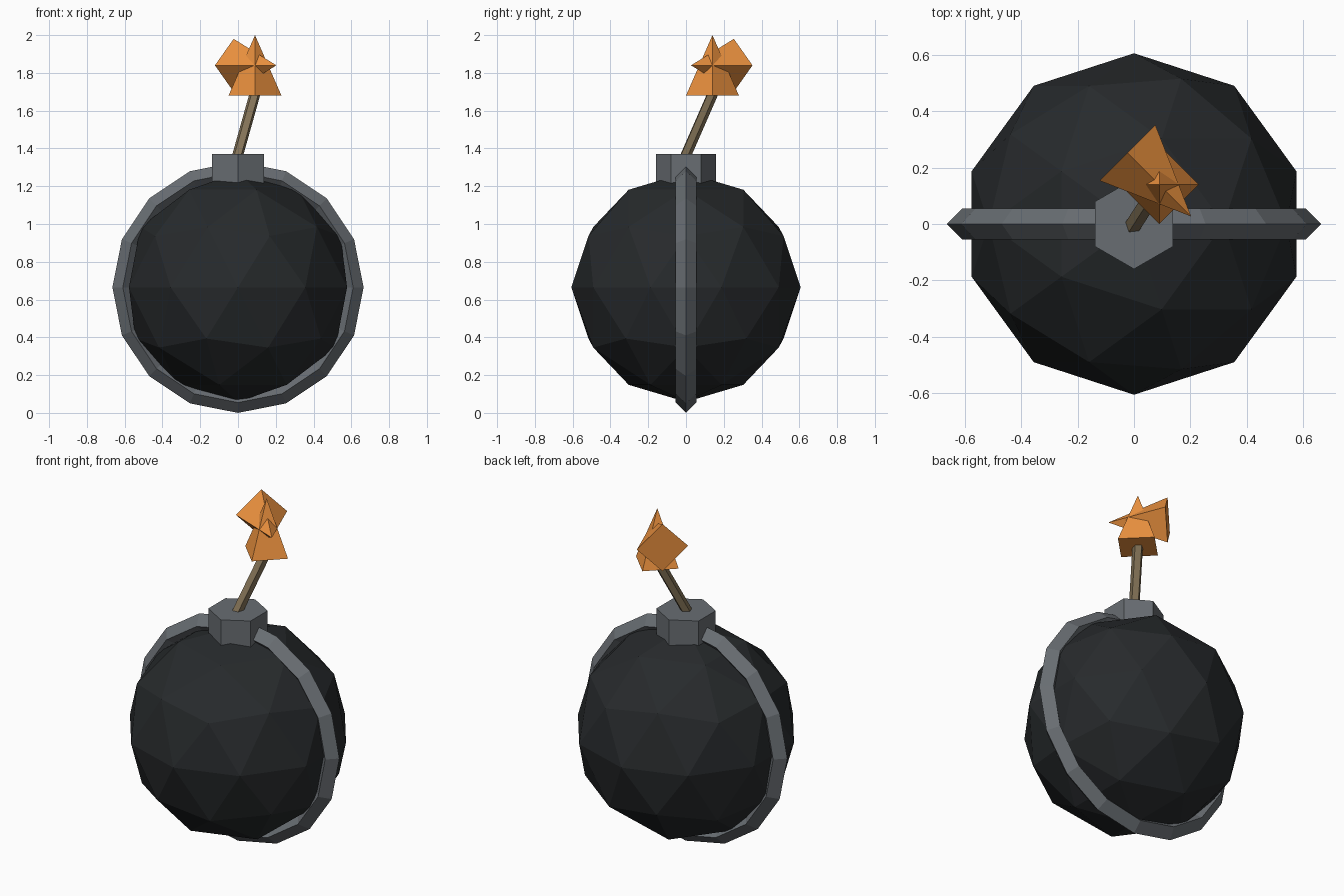
import bpy
from math import radians
from mathutils import Vector

if "Cube" in bpy.data.objects:
    bpy.data.objects.remove(bpy.data.objects["Cube"])


def material(name, rgb):
    mat = bpy.data.materials.new(name)
    mat.diffuse_color = (*rgb, 1)
    mat.use_nodes = True
    mat.node_tree.nodes["Principled BSDF"].inputs["Base Color"].default_value = mat.diffuse_color
    return mat


def finish(name, mat):
    obj = bpy.context.object
    obj.name = name
    obj.data.materials.append(mat)
    return obj


iron = material("dark_iron", (0.02, 0.023, 0.025))
steel = material("grey_steel", (0.14, 0.155, 0.17))
cord = material("tan_cord", (0.24, 0.18, 0.10))
fire = material("orange_fire", (0.85, 0.29, 0.05))

CENTRE = Vector((0, 0, 0.665))
FLAME = Vector((0.09, 0.14, 1.84))

# Faceted round body
bpy.ops.mesh.primitive_ico_sphere_add(subdivisions=2, radius=0.607, location=CENTRE)
finish("body", iron)

# Upright band with a diamond cross-section
bpy.ops.mesh.primitive_torus_add(major_segments=16, minor_segments=4,
                                 major_radius=0.61, minor_radius=0.055,
                                 location=CENTRE, rotation=(radians(90), 0, 0))
finish("band", steel)

# Hexagonal cap sunk into the top of the body
bpy.ops.mesh.primitive_cylinder_add(vertices=6, radius=0.16, depth=0.2,
                                    location=(0, 0, 1.27))
finish("cap", steel)

# Leaning fuse from inside the cap to inside the flame
axis = Vector((0.09, 0.14, 0.32))
start = Vector((0, 0, 1.37)) - axis * 0.05
end = Vector((0, 0, 1.37)) + axis * 1.1
bpy.ops.mesh.primitive_cylinder_add(vertices=5, radius=0.03,
                                    depth=(end - start).length,
                                    location=(start + end) / 2,
                                    rotation=axis.to_track_quat('Z', 'Y').to_euler())
finish("fuse", cord)

# Two crossed four-sided spikes make the flame
for name, rot in (("flame_upright", (0, 0, 0)),
                  ("flame_sideways", (radians(90), 0, radians(45)))):
    bpy.ops.mesh.primitive_cone_add(vertices=4, radius1=0.14, radius2=0, depth=0.32,
                                    location=FLAME, rotation=rot)
    finish(name, fire)
